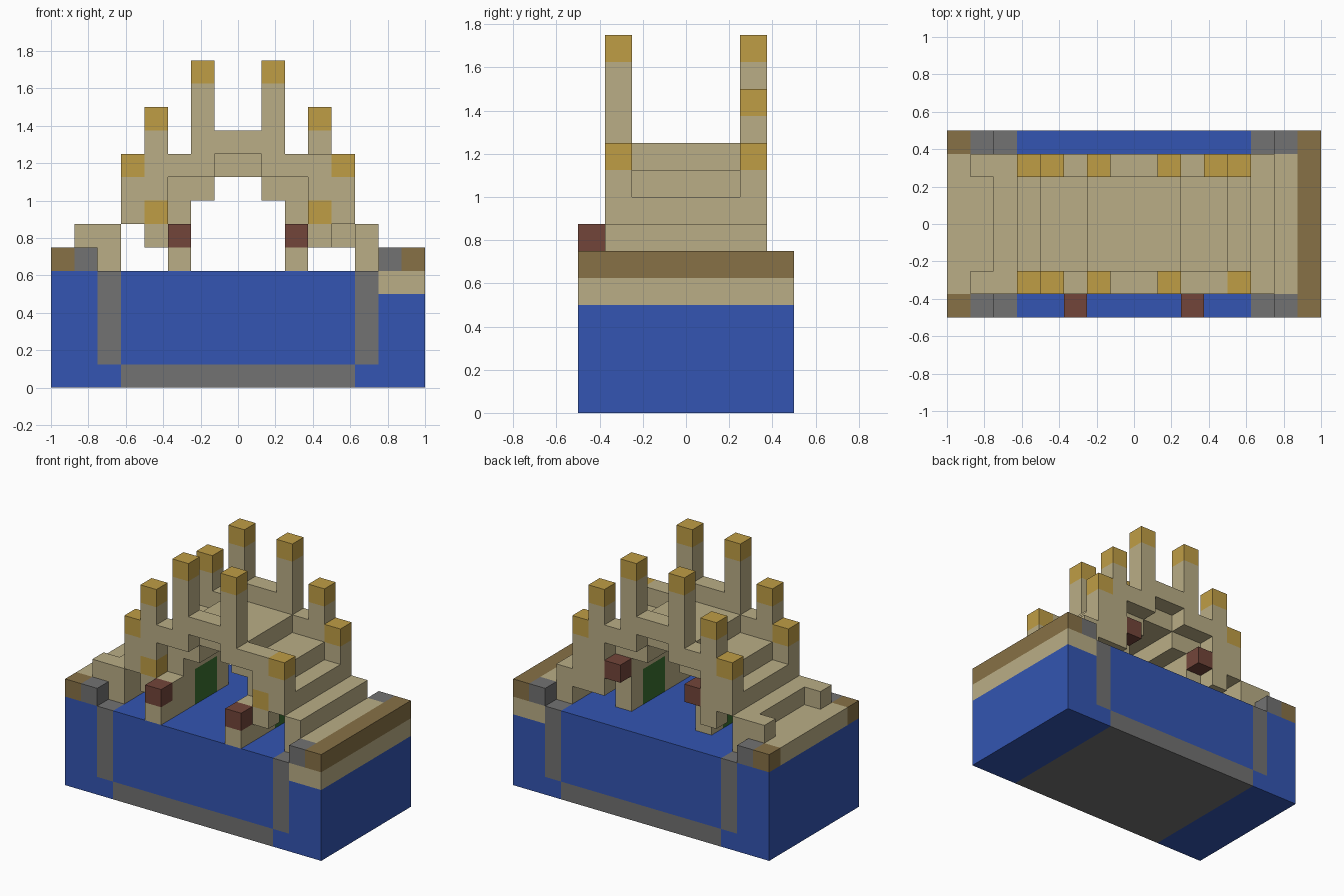
import bpy, bmesh
from mathutils import Vector

cube = bpy.data.objects.get("Cube")
if cube:
    bpy.data.objects.remove(cube, do_unlink=True)

UNIT = 0.125
COLOURS = {
    "water_blue": (0.033, 0.091, 0.445),
    "sandstone": (0.491, 0.423, 0.238),
    "gold": (0.521, 0.337, 0.060),
    "earth_brown": (0.242, 0.165, 0.061),
    "stone_grey": (0.168, 0.168, 0.168),
    "brick_red": (0.171, 0.060, 0.042),
    "door_green": (0.042, 0.162, 0.030),
}


def make_material(name, rgb):
    mat = bpy.data.materials.new(name)
    mat.use_nodes = True
    mat.diffuse_color = (*rgb, 1)
    bsdf = next(n for n in mat.node_tree.nodes if n.type == 'BSDF_PRINCIPLED')
    bsdf.inputs["Base Color"].default_value = (*rgb, 1)
    return mat


MATERIALS = {n: make_material(n, c) for n, c in COLOURS.items()}
cells = {}   # block position -> (part, colour); later fills replace earlier ones


def fill(part, colour, x, y, z):
    for i in range(*x):
        for j in range(*y):
            for k in range(*z):
                cells[i, j, k] = (part, colour)


def both(part, colour, x, y, z):
    """Fill a block range and its mirror image across x."""
    fill(part, colour, x, y, z)
    fill(part, colour, (-x[1], -x[0]), y, z)


def four(part, colour, x, y, z):
    """Mirror a block range across x and y."""
    both(part, colour, x, y, z)
    both(part, colour, x, (-y[1], -y[0]), z)


# Water basin with a stone lining
fill("water", "water_blue", (-8, 8), (-4, 4), (0, 5))
fill("basin_lining", "stone_grey", (-5, 5), (-4, 4), (0, 1))
both("basin_lining", "stone_grey", (5, 6), (-4, 4), (1, 5))

# Banks at both ends
fill("left_bank", "sandstone", (6, 8), (-4, 4), (4, 5))
both("bank_floor", "sandstone", (6, 8), (-3, 3), (5, 6))
fill("left_bank", "earth_brown", (7, 8), (-4, 4), (5, 6))
four("bank_corner", "earth_brown", (7, 8), (3, 4), (5, 6))
four("bank_stone", "stone_grey", (6, 7), (3, 4), (5, 6))

# Low end walls, with two short arms on the right one
both("end_wall", "sandstone", (5, 6), (-3, 3), (5, 7))
for y in ((-3, -2), (2, 3)):
    fill("end_wall_arm", "sandstone", (-7, -6), y, (6, 7))

# Inner walls with doors
both("inner_wall", "sandstone", (2, 3), (-2, 2), (5, 8))
both("inner_wall", "sandstone", (2, 3), (-3, -2), (5, 7))
both("door", "door_green", (2, 3), (-1, 1), (5, 7))

# Stepped vaulted roof: x range, z range
for x, z in (((0, 1), (9, 10)), ((1, 2), (8, 10)), ((2, 3), (7, 9)),
             ((3, 4), (7, 9)), ((4, 5), (7, 8))):
    both("roof", "sandstone", x, (-2, 2), z)

# Front and back gables: x range, z range, gold tip
for x, z, tip in (((0, 1), (10, 11), False), ((1, 2), (9, 14), True),
                  ((2, 3), (9, 10), False), ((3, 4), (6, 12), True),
                  ((4, 5), (7, 10), True)):
    four("gable", "sandstone", x, (2, 3), z)
    if tip:
        four("gable", "gold", x, (2, 3), (z[1] - 1, z[1]))
both("gable", "gold", (3, 4), (-3, -2), (7, 8))
fill("back_strut", "sandstone", (4, 5), (2, 3), (6, 7))

# The front left spire is broken off
for k in (10, 11):
    del cells[3, -3, k]

# Red lamps: front pair on posts, back pair hanging
both("lamp_post", "sandstone", (2, 3), (-4, -3), (5, 6))
both("front_lamp", "brick_red", (2, 3), (-4, -3), (6, 7))
both("back_lamp", "brick_red", (2, 3), (2, 3), (7, 8))


def build(part):
    """Make one object from the exposed block faces of a part."""
    bm = bmesh.new()
    slots = []
    for pos, (owner, colour) in cells.items():
        if owner != part:
            continue
        if colour not in slots:
            slots.append(colour)
        centre = Vector(pos) + Vector((0.5, 0.5, 0.5))
        for axis in range(3):
            for sign in (-1, 1):
                n = Vector((0, 0, 0))
                n[axis] = sign
                if tuple(int(a + b) for a, b in zip(pos, n)) in cells:
                    continue
                u = Vector((0, 0, 0))
                u[(axis + 1) % 3] = 1
                v = n.cross(u)
                corners = (n - u - v, n + u - v, n + u + v, n - u + v)
                face = bm.faces.new(
                    [bm.verts.new((centre + c / 2) * UNIT) for c in corners])
                face.material_index = slots.index(colour)
    bmesh.ops.remove_doubles(bm, verts=bm.verts[:], dist=0.0001)
    bmesh.ops.dissolve_limit(bm, angle_limit=0.01, verts=bm.verts[:],
                             edges=bm.edges[:], delimit={'MATERIAL'})
    mesh = bpy.data.meshes.new(part)
    bm.to_mesh(mesh)
    bm.free()
    for colour in slots:
        mesh.materials.append(MATERIALS[colour])
    bpy.context.collection.objects.link(bpy.data.objects.new(part, mesh))


for part in sorted({owner for owner, _ in cells.values()}):
    build(part)
